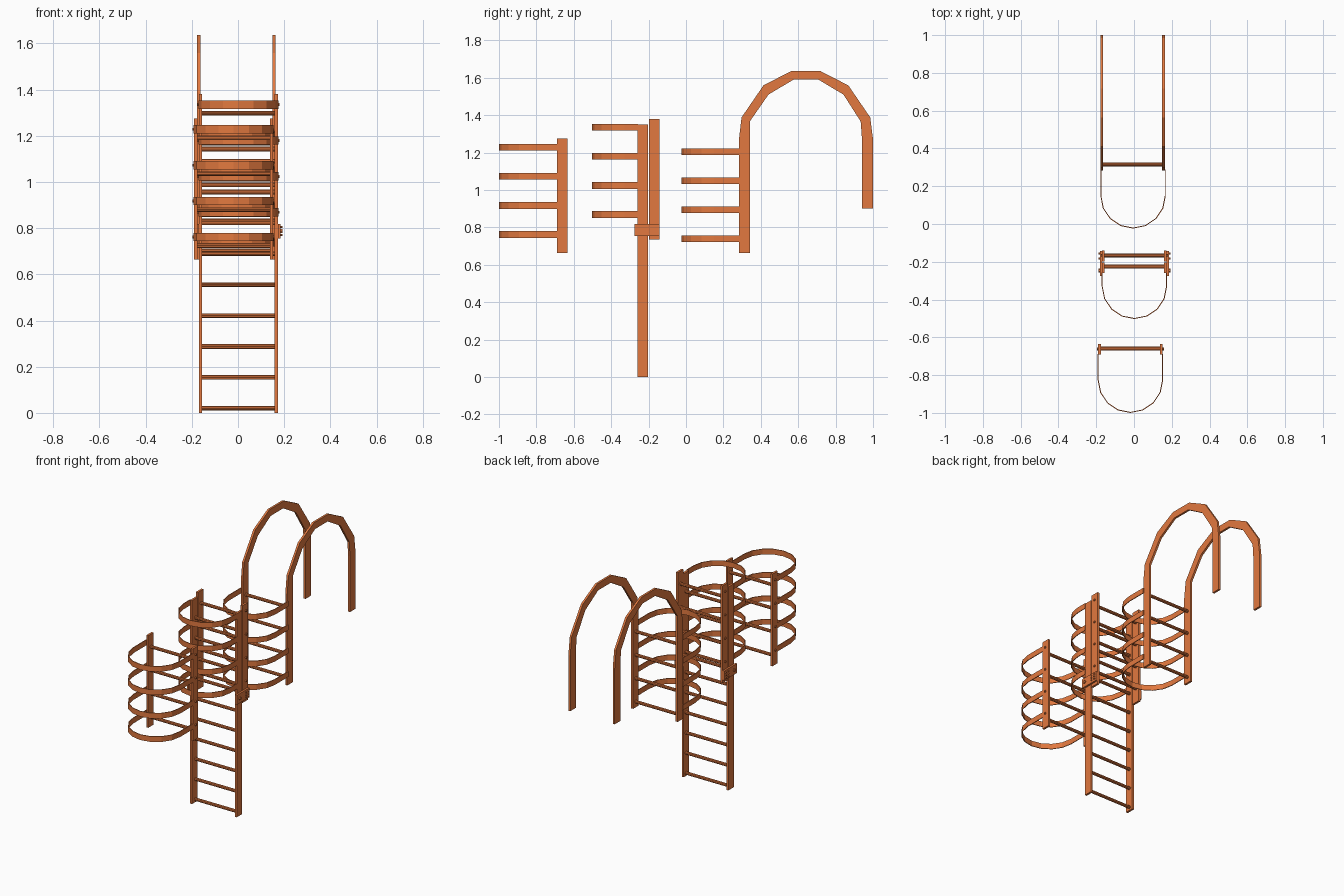
import bpy, bmesh, math

if "Cube" in bpy.data.objects:
    bpy.data.objects.remove(bpy.data.objects["Cube"])

mat = bpy.data.materials.new("copper_paint")
mat.diffuse_color = (0.76, 0.19, 0.05, 1)
mat.use_nodes = True
mat.node_tree.nodes["Principled BSDF"].inputs["Base Color"].default_value = mat.diffuse_color

HALF = 0.164       # stile centre distance from ladder axis
THICK = 0.014      # stile thickness
RUNG_STEP = 0.1338  # rung spacing of the lower ladder
HOOP_STEP = 0.1553  # hoop and rung spacing of the caged sections


def finish(bm, name):
    bmesh.ops.recalc_face_normals(bm, faces=bm.faces[:])
    me = bpy.data.meshes.new(name)
    bm.to_mesh(me)
    bm.free()
    ob = bpy.data.objects.new(name, me)
    me.materials.append(mat)
    bpy.context.collection.objects.link(ob)
    return ob


def sweep(bm, rings):
    """Skin four-cornered cross-sections and cap both ends."""
    rings = [[bm.verts.new(c) for c in ring] for ring in rings]
    for p, q in zip(rings, rings[1:]):
        for k in range(4):
            bm.faces.new((p[k], p[(k + 1) % 4], q[(k + 1) % 4], q[k]))
    bm.faces.new(rings[0])
    bm.faces.new(rings[-1])


def extrude_yz(name, x, thick, pts):
    """Side profile (y, z) extruded along x."""
    bm = bmesh.new()
    f = bm.faces.new([bm.verts.new((x - thick / 2, y, z)) for y, z in pts])
    new = bmesh.ops.extrude_face_region(bm, geom=[f])["geom"]
    bmesh.ops.translate(bm, vec=(thick, 0, 0),
                        verts=[v for v in new if isinstance(v, bmesh.types.BMVert)])
    return finish(bm, name)


def rect(y0, y1, z0, z1):
    return [(y0, z0), (y1, z0), (y1, z1), (y0, z1)]


def rod(name, x0, x1, y, z, r, sides, groove=0.0):
    """Bar along x, optionally with grip grooves."""
    pts = []
    for i in range(sides):
        a = 2 * math.pi * i / sides
        rr = r - groove * (i % 2)
        pts.append((y + rr * math.cos(a), z + rr * math.sin(a)))
    return extrude_yz(name, (x0 + x1) / 2, x1 - x0, pts)


def hoop(name, cx, y_front, y_back, z, r=0.173, h=0.036, t=0.005, seg=8):
    """U-shaped safety band: straight arms and a half circle."""
    bm = bmesh.new()
    cy = y_front + r

    def outline(rad):
        arc = [(cx - rad * math.cos(math.pi * i / seg), cy - rad * math.sin(math.pi * i / seg))
               for i in range(seg + 1)]
        return [(cx - rad, y_back)] + arc + [(cx + rad, y_back)]

    sweep(bm, [[(*o, z + s * h / 2) for o, s in ((a, -1), (a, 1), (b, 1), (b, -1))]
               for a, b in zip(outline(r), outline(r - t))])
    return finish(bm, name)


def rungs(name, cx, cy, z0, step, count):
    for i in range(count):
        rod(name + "_rung", cx - HALF, cx + HALF, cy, z0 + i * step, 0.0105, 20, 0.0015)


def stiles(name, cx, profile):
    for s in (-1, 1):
        extrude_yz(name + "_stile", cx + s * HALF, THICK, profile)


def cage(name, cx, y_front, y_end, y_bolt, z0):
    """Four hoops, each with a rung just below and bolts on the stiles."""
    for i in range(4):
        z = z0 + i * HOOP_STEP
        hoop(name + "_hoop", cx, y_front, y_end, z)
        if y_bolt is not None:
            for s in (-1, 1):
                xs = sorted((cx + s * HALF, cx + s * 0.178))
                rod(name + "_bolt", *xs, y_bolt, z, 0.007, 6)


# Front cage section
stiles("front_section", -0.019, rect(-0.690, -0.634, 0.664, 1.275))
rungs("front_section", -0.019, -0.660, 0.725, HOOP_STEP, 4)
cage("front_section", -0.019, -1.0, -0.687, -0.662, 0.762)

# Middle: tall lower ladder with a caged extension behind it
stiles("lower_ladder", 0.002, rect(-0.260, -0.203, 0.0, 1.350))
rungs("lower_ladder", 0.002, -0.226, 0.020, RUNG_STEP, 10)
stiles("extension", 0.002, rect(-0.199, -0.141, 0.735, 1.380))
rungs("extension", 0.002, -0.166, 0.832, HOOP_STEP, 4)
cage("extension", 0.002, -0.503, -0.257, -0.166, 0.869)

# Joining brackets between lower ladder and extension
for s in (-1, 1):
    x = 0.002 + s * 0.177
    extrude_yz("joining_bracket", x, 0.012, rect(-0.276, -0.143, 0.755, 0.818))
    bolts = [(-0.246, 0.787, 0.010)] + [(y, z, 0.005) for y in (-0.182, -0.156)
                                        for z in (0.770, 0.787, 0.804)]
    for y, z, r in bolts:
        xs = sorted((x, x + s * 0.013))
        rod("bracket_bolt", *xs, y, z, r, 6)

# Rear cage section whose stiles curve over into a walk-through arch
outer = [(0.283, 0.664), (0.283, 1.27), (0.297, 1.388), (0.414, 1.559), (0.563, 1.636),
         (0.718, 1.636), (0.868, 1.559), (0.985, 1.388), (1.0, 1.27), (1.0, 0.900)]
inner = [(0.341, 0.664), (0.341, 1.27), (0.341, 1.366), (0.441, 1.510), (0.575, 1.590),
         (0.708, 1.590), (0.842, 1.510), (0.934, 1.366), (0.941, 1.27), (0.941, 0.900)]


def arch(name, x):
    bm = bmesh.new()
    sweep(bm, [[(x + s * THICK / 2, *p) for p, s in ((a, -1), (a, 1), (b, 1), (b, -1))]
               for a, b in zip(outer, inner)])
    return finish(bm, name)


for s in (-1, 1):
    arch("arched_stile", -0.007 + s * 0.163)
rungs("rear_section", -0.007, 0.315, 0.702, HOOP_STEP, 4)
cage("rear_section", -0.005, -0.024, 0.288, None, 0.739)
